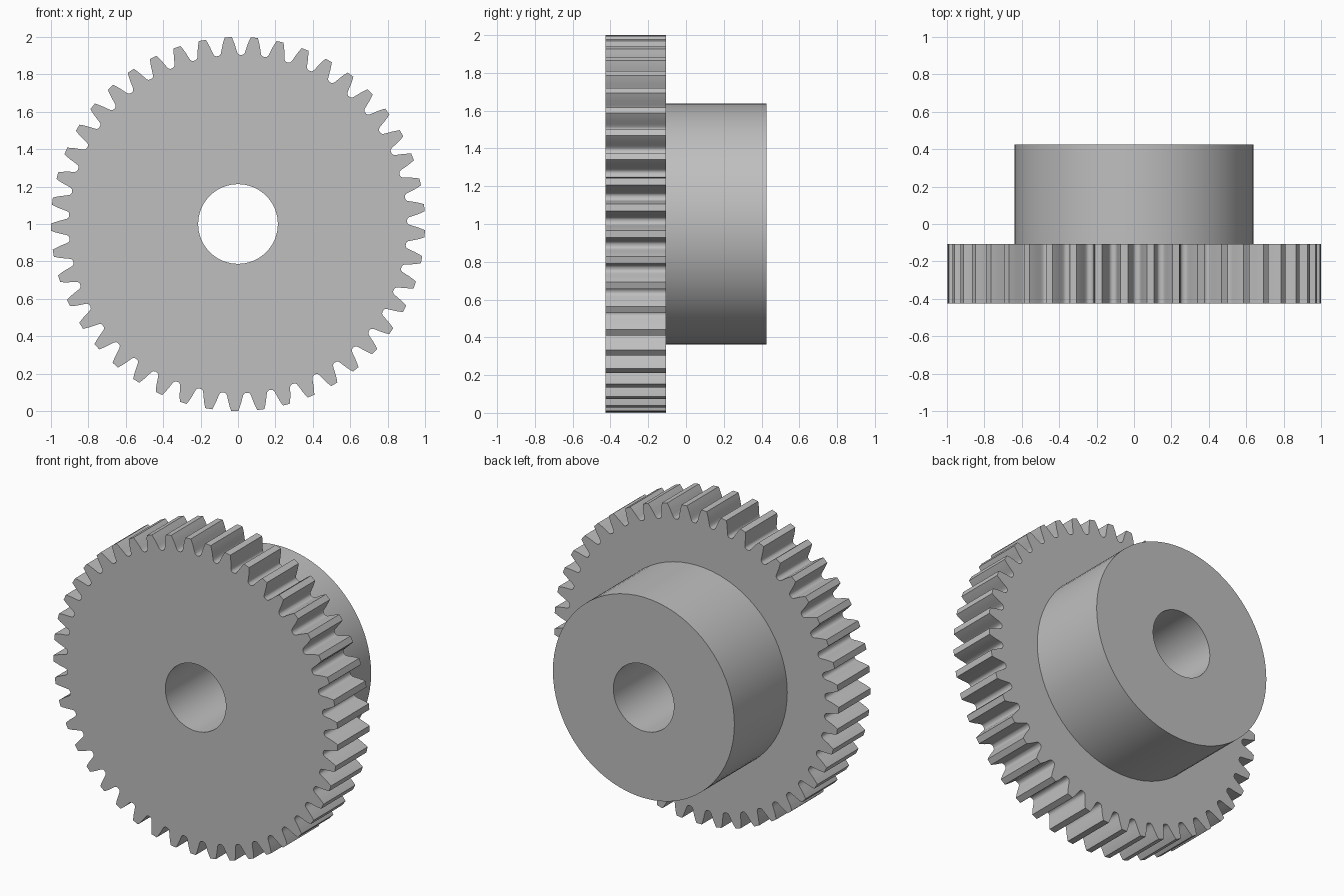
import bpy, bmesh, math

if "Cube" in bpy.data.objects:
    bpy.data.objects.remove(bpy.data.objects["Cube"])

TEETH, PITCH = 45, math.radians(8)
PHASE = math.radians(5)
FRONT, STEP, BACK = -0.4255, -0.106, 0.4255
HUB_R, BORE_R = 0.638, 0.213

# half tooth: (radius, half width), from root fillet to tip
FLANK = [(0.904, 0.058), (0.907, 0.050), (0.914, 0.0445), (0.930, 0.040),
         (0.957, 0.0335), (0.980, 0.0265), (1.0, 0.0190)]


def gear_outline():
    pts = []
    for k in range(TEETH):
        mid = PHASE + k * PITCH
        half = [(r, w / r) for r, w in FLANK]
        pts += [(r, mid - a) for r, a in half]
        pts += [(r, mid + a) for r, a in reversed(half)]
    return pts


def circle(radius, n=72):
    return [(radius, 2 * math.pi * i / n) for i in range(n)]


bm = bmesh.new()


def ring(outline, y):
    return [bm.verts.new((r * math.cos(a), y, 1 + r * math.sin(a))) for r, a in outline]


def wall(a, b):
    for i in range(len(a)):
        j = (i + 1) % len(a)
        bm.faces.new((a[i], a[j], b[j], b[i]))


def flat_ring(outer, inner, ny):
    edges = []
    for loop in (outer, inner):
        for i, v in enumerate(loop):
            edges.append(bm.edges.get((v, loop[i - 1])))
    bmesh.ops.triangle_fill(bm, edges=edges, use_beauty=True, normal=(0, ny, 0))


# toothed rim, hub and bore walls
teeth = gear_outline()
rim_front, rim_back = ring(teeth, FRONT), ring(teeth, STEP)
hub_front, hub_back = ring(circle(HUB_R), STEP), ring(circle(HUB_R), BACK)
bore_front, bore_back = ring(circle(BORE_R), FRONT), ring(circle(BORE_R), BACK)
wall(rim_front, rim_back)
wall(hub_front, hub_back)
wall(bore_front, bore_back)

# flat faces: wheel front, wheel back around the hub, hub end
flat_ring(rim_front, bore_front, -1)
flat_ring(rim_back, hub_front, 1)
flat_ring(hub_back, bore_back, 1)
bmesh.ops.recalc_face_normals(bm, faces=bm.faces[:])

mesh = bpy.data.meshes.new("spur_gear")
bm.to_mesh(mesh)
bm.free()
gear = bpy.data.objects.new("spur_gear", mesh)
bpy.context.collection.objects.link(gear)

# plain grey metal
grey = bpy.data.materials.new("grey_metal")
grey.diffuse_color = (0.52, 0.52, 0.52, 1)
grey.use_nodes = True
grey.node_tree.nodes["Principled BSDF"].inputs["Base Color"].default_value = grey.diffuse_color
mesh.materials.append(grey)

bpy.context.view_layer.objects.active = gear
gear.select_set(True)
bpy.ops.object.shade_smooth_by_angle(angle=math.radians(30))
